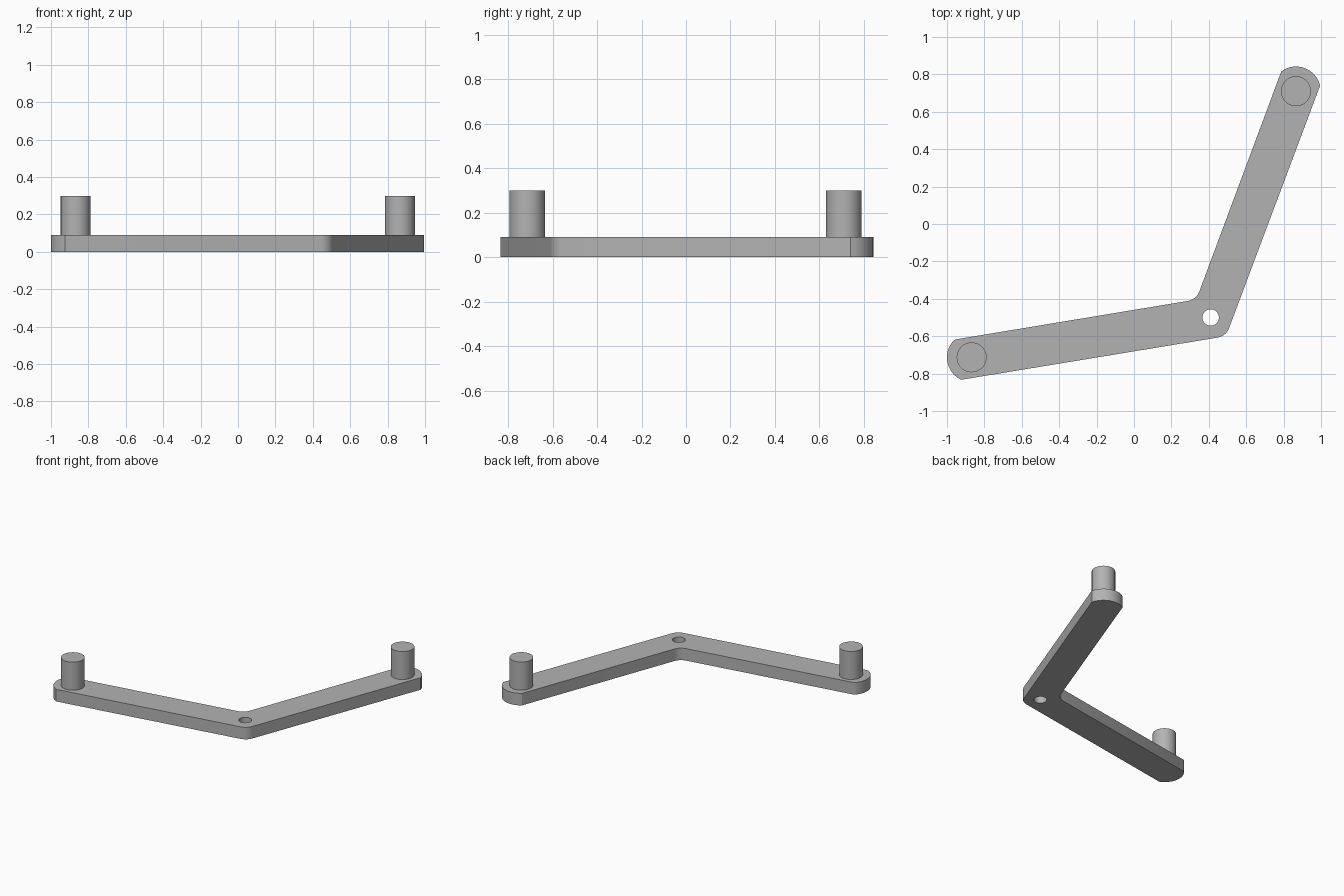
import bpy
from math import cos, sin, tan, pi, radians, atan2
from mathutils import Vector

if "Cube" in bpy.data.objects:
    bpy.data.objects.remove(bpy.data.objects["Cube"], do_unlink=True)

grey = bpy.data.materials.new("plain grey")
grey.use_nodes = True
colour = (0.45, 0.45, 0.45, 1)
grey.diffuse_color = colour
grey.node_tree.nodes["Principled BSDF"].inputs["Base Color"].default_value = colour

PIN_A, PIN_B = Vector((-0.868, -0.713)), Vector((0.866, 0.71))
HOLE = Vector((0.41, -0.5))
THICK, TOP = 0.09, 0.30
END_R, PIN_R, HOLE_R, FILLET = 0.132, 0.08, 0.044, 0.08


def arc(centre, radius, start, end, steps):
    angles = [start + (end - start) * i / steps for i in range(steps + 1)]
    return [centre + radius * Vector((cos(a), sin(a))) for a in angles]


def fillet(before, corner, after, radius, steps=10):
    """Points of a rounded corner between two straight edges."""
    u, v = (before - corner).normalized(), (after - corner).normalized()
    half = u.angle(v) / 2
    centre = corner + (u + v).normalized() * radius / sin(half)
    p, q = (corner + w * radius / tan(half) - centre for w in (u, v))
    start = atan2(p.y, p.x)
    sweep = (atan2(q.y, q.x) - start + pi) % (2 * pi) - pi
    return arc(centre, radius, start, start + sweep, steps)


def end_cap(pin, first, last):
    """Arc around a pin, counter-clockwise from one plate corner to another."""
    a, b = first - pin, last - pin
    start = atan2(a.y, a.x)
    sweep = (atan2(b.y, b.x) - start) % (2 * pi)
    return [first] + arc(pin, END_R, start, start + sweep, 24)[1:-1] + [last]


def finish(obj, name):
    obj.name = obj.data.name = name
    obj.data.materials.clear()
    obj.data.materials.append(grey)
    bpy.ops.object.select_all(action='DESELECT')
    obj.select_set(True)
    bpy.context.view_layer.objects.active = obj
    bpy.ops.object.shade_smooth_by_angle(angle=radians(30))


# Bent plate outline, counter-clockwise, with the pivot hole as a second loop
a_low, a_high = Vector((-0.925, -0.833)), Vector((-0.955, -0.617))
b_right, b_left = Vector((0.995, 0.74)), Vector((0.787, 0.815))
elbow_out, elbow_in = Vector((0.492, -0.6)), Vector((0.333, -0.404))
outline = (fillet(a_low, elbow_out, b_right, FILLET)
           + end_cap(PIN_B, b_right, b_left)
           + fillet(b_left, elbow_in, a_high, FILLET)
           + end_cap(PIN_A, a_high, a_low))
hole = arc(HOLE, HOLE_R, 0, 2 * pi, 32)[:-1]

curve = bpy.data.curves.new("bent_arm", 'CURVE')
curve.dimensions = '2D'
curve.fill_mode = 'BOTH'
curve.extrude = THICK / 2
for loop in (outline, hole):
    spline = curve.splines.new('POLY')
    spline.points.add(len(loop) - 1)
    for point, p in zip(spline.points, loop):
        point.co = (p.x, p.y, 0, 1)
    spline.use_cyclic_u = True
arm = bpy.data.objects.new("bent_arm", curve)
bpy.context.collection.objects.link(arm)
arm.location.z = THICK / 2
bpy.ops.object.select_all(action='DESELECT')
arm.select_set(True)
bpy.context.view_layer.objects.active = arm
bpy.ops.object.convert(target='MESH')
arm = bpy.context.object

# Weld the caps to the walls
bpy.ops.object.mode_set(mode='EDIT')
bpy.ops.mesh.select_all(action='SELECT')
bpy.ops.mesh.remove_doubles(threshold=0.0001)
bpy.ops.mesh.normals_make_consistent(inside=False)
bpy.ops.object.mode_set(mode='OBJECT')
finish(arm, "bent_arm")

# Upright pins at both ends
for name, pin in (("right_pin", PIN_A), ("left_pin", PIN_B)):
    bpy.ops.mesh.primitive_cylinder_add(vertices=48, radius=PIN_R, depth=TOP - THICK,
                                        location=(pin.x, pin.y, (TOP + THICK) / 2))
    finish(bpy.context.object, name)
